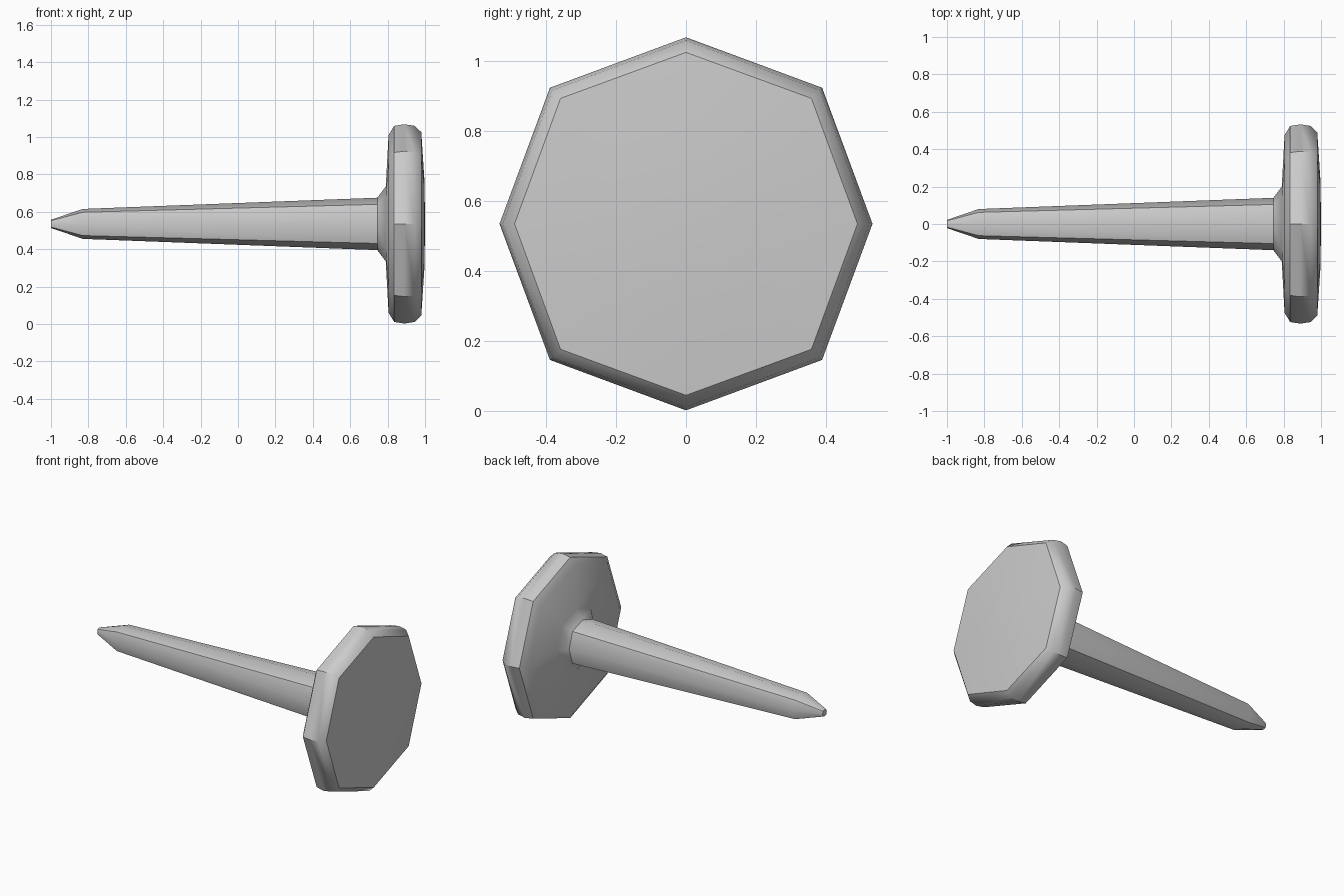
import bpy, bmesh, math

if "Cube" in bpy.data.objects:
    bpy.data.objects.remove(bpy.data.objects["Cube"])

CZ = 0.535  # height of the pin axis

# (x, axis radius, diagonal radius) of each eight-sided ring, tip to cap
RINGS = [
    (-1.0, 0.022, 0.024), (-0.83, 0.080, 0.088),   # point
    (0.745, 0.140, 0.148),                         # tapered shaft
    (0.79, 0.20, 0.21),                            # flare under the head
    (0.805, 0.475, 0.49), (0.835, 0.524, 0.54),    # back of head, rounded rim
    (0.89, 0.533, 0.55), (0.945, 0.524, 0.54),
    (0.98, 0.49, 0.507), (0.997, 0.23, 0.285),     # slightly domed face
]


def ring(bm, x, r_axis, r_diag):
    verts = []
    for i in range(8):
        r = r_diag if i % 2 else r_axis
        a = i * math.pi / 4
        verts.append(bm.verts.new((x, r * math.cos(a), CZ + r * math.sin(a))))
    return verts


bm = bmesh.new()
loops = [ring(bm, *r) for r in RINGS]

# Skin between consecutive rings
for a, b in zip(loops, loops[1:]):
    for i in range(8):
        j = (i + 1) % 8
        bm.faces.new((a[i], a[j], b[j], b[i]))

# Blunt tip and domed face centre
bm.faces.new(loops[0])
apex = bm.verts.new((1.0, 0, CZ))
for i in range(8):
    bm.faces.new((loops[-1][i], loops[-1][(i + 1) % 8], apex))

bmesh.ops.recalc_face_normals(bm, faces=bm.faces[:])
mesh = bpy.data.meshes.new("nail")
bm.to_mesh(mesh)
bm.free()

nail = bpy.data.objects.new("nail", mesh)
bpy.context.collection.objects.link(nail)
bpy.context.view_layer.objects.active = nail
nail.select_set(True)
bpy.ops.object.shade_smooth_by_angle(angle=math.radians(38))
